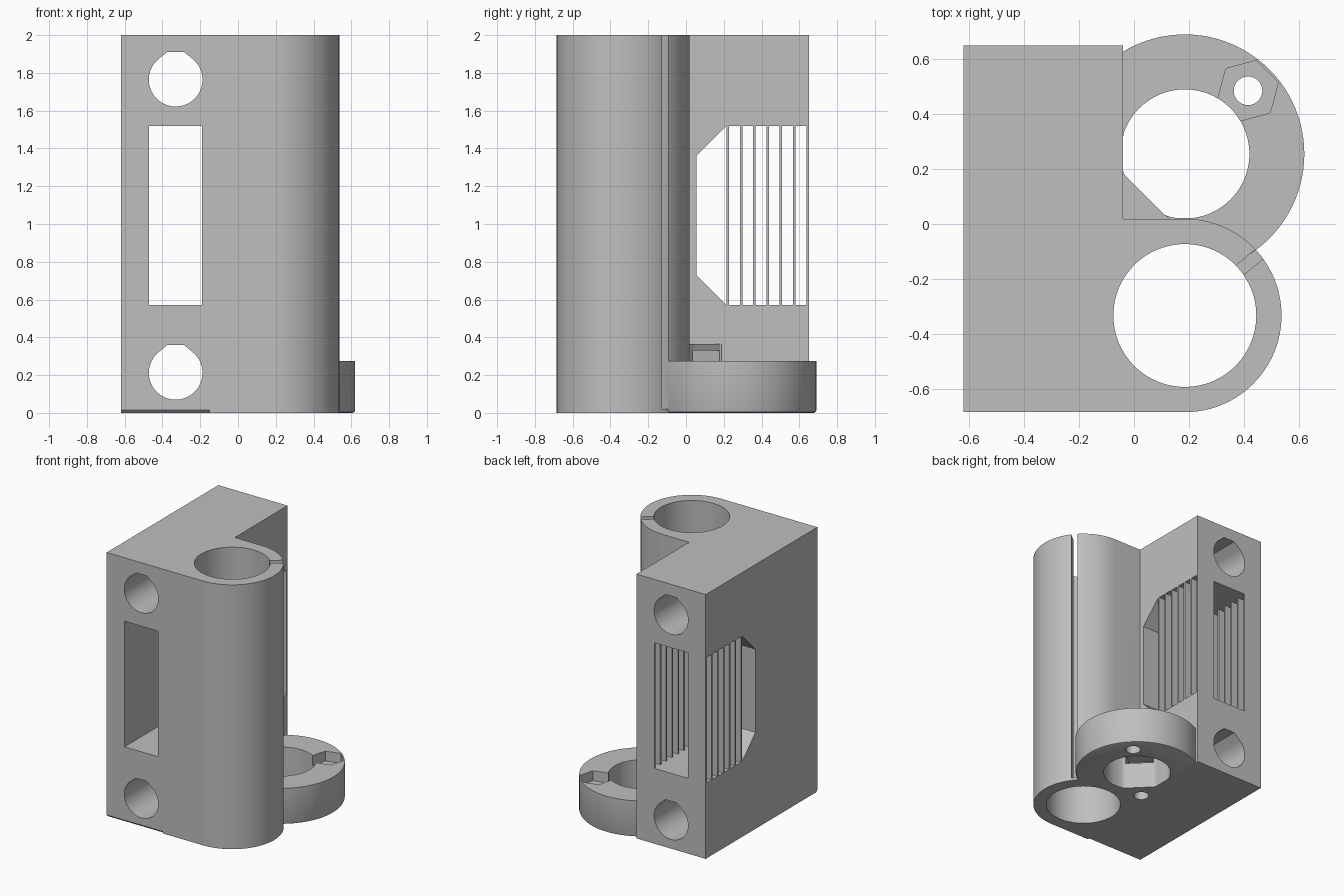
import bpy, bmesh, math
from math import cos, sin, pi
from mathutils import Vector

if "Cube" in bpy.data.objects:
    bpy.data.objects.remove(bpy.data.objects["Cube"])

grey = bpy.data.materials.new("plain grey")
grey.use_nodes = True
colour = (0.52, 0.52, 0.52, 1)
grey.diffuse_color = colour
grey.node_tree.nodes["Principled BSDF"].inputs["Base Color"].default_value = colour


def arc(cx, cy, r, start=0, end=2 * pi, n=96):
    full = abs(end - start - 2 * pi) < 1e-6
    count = n if full else n + 1
    return [(cx + r * cos(start + (end - start) * i / n),
             cy + r * sin(start + (end - start) * i / n)) for i in range(count)]


def prism(name, pts, lo, hi, axis="z", bevel=0):
    """Extrude a flat outline along one axis."""
    place = {"x": lambda a, b, d: (d, a, b),
             "y": lambda a, b, d: (a, d, b),
             "z": lambda a, b, d: (a, b, d)}[axis]
    bm = bmesh.new()
    face = bm.faces.new([bm.verts.new(place(a, b, lo)) for a, b in pts])
    ext = bmesh.ops.extrude_face_region(bm, geom=[face])
    shift = Vector(place(0, 0, hi - lo))
    bmesh.ops.translate(bm, vec=shift,
                        verts=[v for v in ext["geom"] if isinstance(v, bmesh.types.BMVert)])
    bmesh.ops.recalc_face_normals(bm, faces=bm.faces)
    if bevel:
        rim = [e for e in bm.edges if all(abs(v.co.z - lo) < 1e-6 for v in e.verts)]
        bmesh.ops.bevel(bm, geom=rim, offset=bevel, segments=2, profile=0.5, affect="EDGES")
    mesh = bpy.data.meshes.new(name)
    bm.to_mesh(mesh)
    bm.free()
    mesh.materials.append(grey)
    obj = bpy.data.objects.new(name, mesh)
    bpy.context.collection.objects.link(obj)
    return obj


def combine(target, tool, operation):
    tool.hide_render = True
    mod = target.modifiers.new("shape", "BOOLEAN")
    mod.operation, mod.solver, mod.object = operation, "EXACT", tool
    bpy.context.view_layer.objects.active = target
    bpy.ops.object.modifier_apply(modifier=mod.name)
    bpy.data.objects.remove(tool)


def rect(a0, b0, a1, b1):
    return [(a0, b0), (a1, b0), (a1, b1), (a0, b1)]


def beam(cx, cy, angle, near, far, half):
    """Rectangle lying along a direction from a point."""
    c, s = cos(angle), sin(angle)
    return [(cx + u * c - v * s, cy + u * s + v * c)
            for u, v in rect(near, -half, far, half)]


# Main dimensions
px, tube_y, tube_r, bore_r = 0.185, -0.333, 0.352, 0.26
ring_y, ring_r, eye_r = 0.255, 0.435, 0.235
left, wall, front, back = -0.62, -0.04, -0.685, 0.65

# Upright block with the rounded bearing tube
outline = [(left, front)] + arc(px, tube_y, tube_r, -pi / 2, pi / 2, 48)
outline += [(wall, tube_y + tube_r), (wall, back), (left, back)]
body = prism("carriage_body", outline, 0, 2)

# Clamping slit in the tube
combine(body, prism("slit", beam(px, tube_y, math.radians(39.5), 0.2, tube_r + 0.002, 0.022),
                    0.02, 2.1), "DIFFERENCE")

# Nut ring and the solid corner beside it
combine(body, prism("nut_ring", arc(px, ring_y, ring_r), 0, 0.275, bevel=0.015), "UNION")
corner = [(-0.06, 0.0), (0.148, 0.0), (-0.06, 0.208)]
combine(body, prism("ring_corner", corner, 0.01, 0.365), "UNION")

# Ring opening, kept clear of the body and flattened across the corner
eye = []
for x, y in arc(px, ring_y, eye_r):
    gap = max(0, 0.145 - x - y) / 2
    eye.append((max(x + gap, wall), max(y + gap, 0.021)))

nut = 0.23
far_nut = (px + nut, ring_y + nut)
near_nut = (px - nut, ring_y - nut)
cutters = [
    prism("bearing_bore", arc(px, tube_y, bore_r), -0.1, 2.1),
    prism("ring_opening", eye, -0.1, 0.5),
    prism("nut_pocket", arc(*far_nut, 0.114, pi / 12, pi / 12 + 2 * pi, 6), 0.2, 0.5),
    prism("nut_slot", beam(*near_nut, pi / 4, -0.1, 0.17, 0.099), 0.2, 0.33),
    prism("far_screw_hole", arc(*far_nut, 0.052, n=32), -0.1, 0.3),
    prism("near_screw_hole", arc(*near_nut, 0.052, n=32), -0.1, 0.25),
    prism("belt_channel", rect(-0.47, 0.57, -0.19, 1.52), -1, 1, "y"),
    prism("front_chamfer", [(-0.705, -0.02), (-0.65, -0.02), (-0.705, 0.035)], -0.7, -0.15, "x"),
]

# Rod holes with flattened peaks
for z in (0.212, 1.764):
    hole = arc(-0.33, z, 0.142, 0.75 * pi, 2.25 * pi, 60)
    hole += [(-0.285, z + 0.147), (-0.375, z + 0.147)]
    cutters.append(prism("rod_hole", hole, -1, 1, "y"))

# Side window: tapered end followed by slots between thin ribs
low, high, first, pitch, rib = 0.57, 1.52, 0.215, 0.0703, 0.013
taper = [(0.055, 0.73), (first, low), (first, high), (0.055, 1.36)]
cutters.append(prism("window_end", taper, -0.8, 0.1, "x"))
for i in range(6):
    y = first + i * pitch
    cutters.append(prism("window_slot", rect(y + rib, low, y + pitch, high), -0.8, 0.1, "x"))

for tool in cutters:
    combine(body, tool, "DIFFERENCE")

# Smooth curved walls, keep edges crisp
bpy.ops.object.select_all(action="DESELECT")
body.select_set(True)
bpy.context.view_layer.objects.active = body
bpy.ops.object.shade_smooth_by_angle(angle=math.radians(25))
